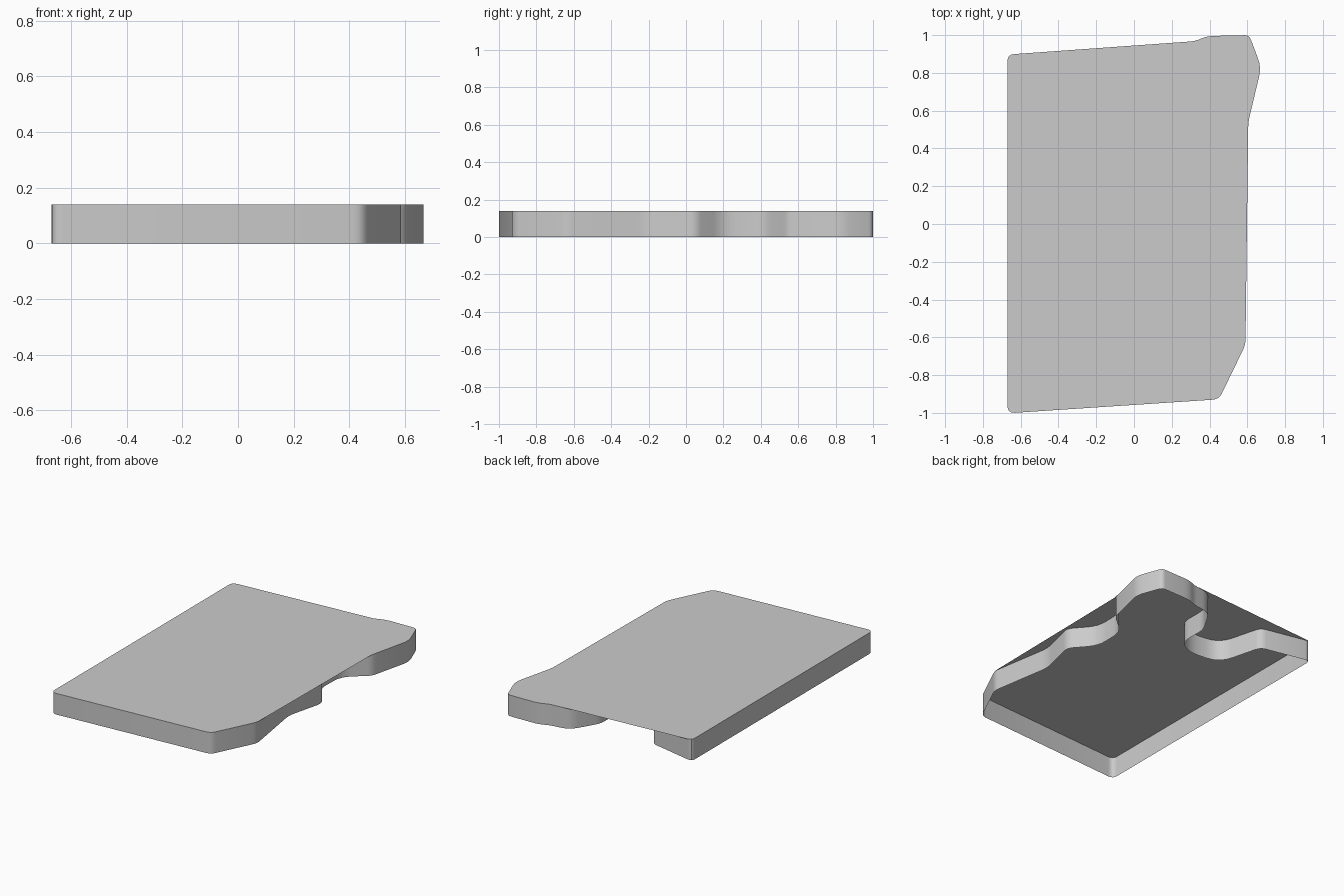
import bpy, bmesh, math
from mathutils import Vector

if "Cube" in bpy.data.objects:
    bpy.data.objects.remove(bpy.data.objects["Cube"])

H = 0.14


def rounded(points, steps=4):
    """Closed outline from (x, y, radius) corners, each replaced by a short curve."""
    out, n = [], len(points)
    for i, (x, y, r) in enumerate(points):
        p = Vector((x, y))
        a = Vector(points[i - 1][:2]) - p
        b = Vector(points[(i + 1) % n][:2]) - p
        if r == 0:
            out.append(p)
            continue
        pa = p + a.normalized() * min(r, a.length * 0.48)
        pb = p + b.normalized() * min(r, b.length * 0.48)
        for k in range(steps + 1):
            t = k / steps
            out.append(pa * (1 - t) ** 2 + p * (2 * t * (1 - t)) + pb * t ** 2)
    return out


def finish(name, bm):
    mesh = bpy.data.meshes.new(name)
    bm.to_mesh(mesh)
    bm.free()
    obj = bpy.data.objects.new(name, mesh)
    bpy.context.collection.objects.link(obj)
    bpy.context.view_layer.objects.active = obj
    obj.select_set(True)
    bpy.ops.object.shade_smooth_by_angle(angle=math.radians(30))
    obj.select_set(False)


# Corners shared by the lid and the wall, counter-clockwise
front = [(-0.67, -1.002, 0.04), (0.45, -0.928, 0.035), (0.59, -0.64, 0.03)]
ear = [(0.605, 0.54, 0.03), (0.674, 0.83, 0.05), (0.61, 1.0, 0.025),
       (0.385, 0.995, 0.05), (0.325, 0.968, 0.03)]
back_corner = [(-0.67, 0.897, 0.035)]

# Wall-only recesses on the right side and the back
side_recess = [(0.52, -0.21, 0.05), (0.585, 0.05, 0.04),
               (0.455, 0.20, 0.07), (0.46, 0.42, 0.07)]
back_recess = [(0.19, 0.95, 0.06), (0.085, 0.77, 0.04), (0.085, 0.56, 0.07),
               (-0.03, 0.50, 0.07), (-0.25, 0.52, 0.10), (-0.33, 0.825, 0.04)]

# Flat lid that overhangs the recesses
bm = bmesh.new()
bm.faces.new([bm.verts.new((p.x, p.y, H)) for p in rounded(front + ear + back_corner)])
finish("lid", bm)

# Thin skirt wall, open underneath
bm = bmesh.new()
path = rounded(front + side_recess + ear + back_recess + back_corner)
low = [bm.verts.new((p.x, p.y, 0)) for p in path]
high = [bm.verts.new((p.x, p.y, H)) for p in path]
for i in range(len(path)):
    j = (i + 1) % len(path)
    bm.faces.new((low[i], low[j], high[j], high[i]))
finish("skirt_wall", bm)
